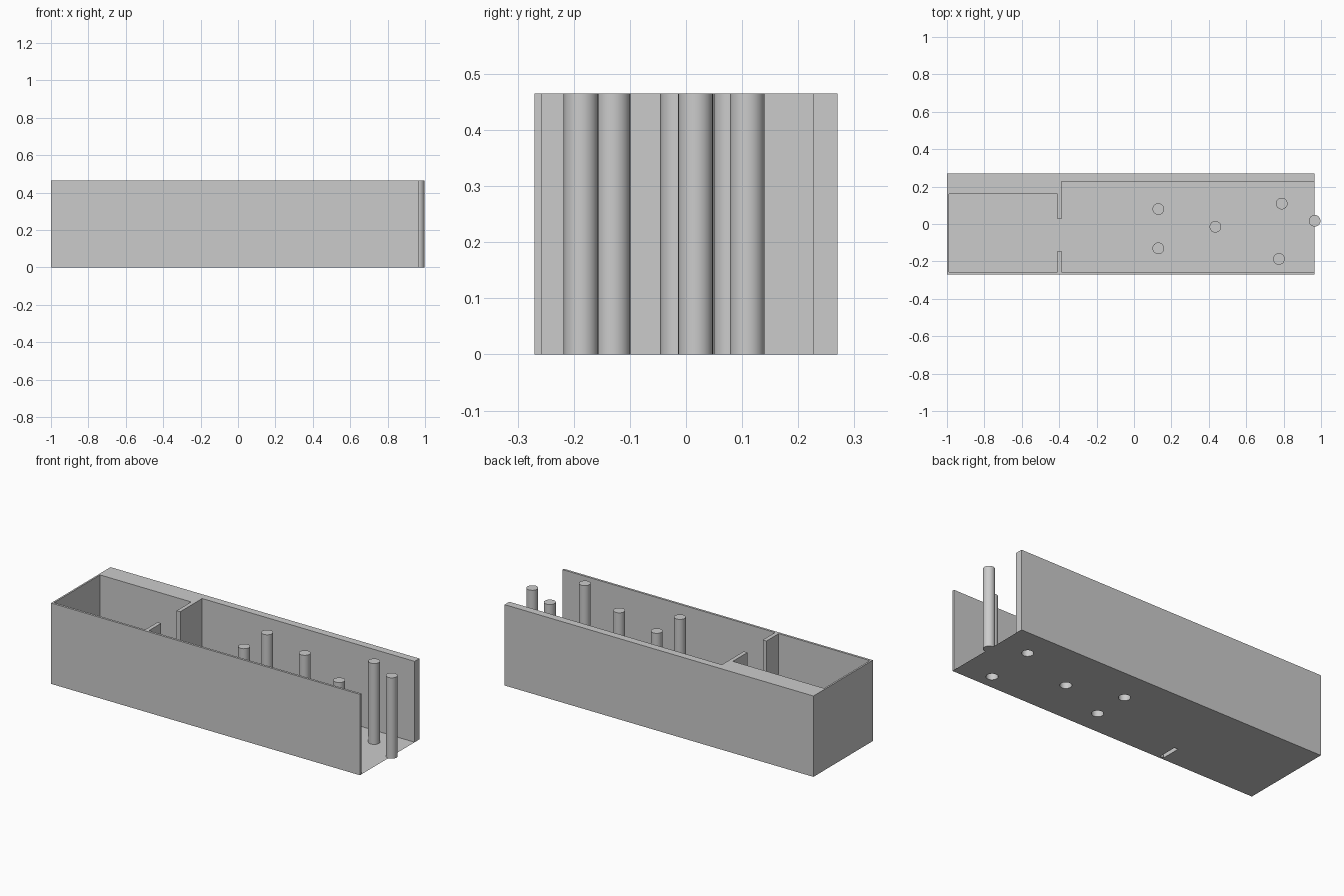
import bpy, bmesh, math

if "Cube" in bpy.data.objects:
    bpy.data.objects.remove(bpy.data.objects["Cube"])

H = 0.465      # wall and post height
R = 0.031      # post radius
SEG = 24

grey = bpy.data.materials.new("light grey")
grey.diffuse_color = (0.6, 0.6, 0.6, 1)
grey.use_nodes = True
grey.node_tree.nodes["Principled BSDF"].inputs["Base Color"].default_value = grey.diffuse_color


def finish(bm, name):
    mesh = bpy.data.meshes.new(name)
    bm.to_mesh(mesh)
    bm.free()
    mesh.materials.append(grey)
    ob = bpy.data.objects.new(name, mesh)
    bpy.context.collection.objects.link(ob)
    return ob


def circle(cx, cy):
    return [(cx + R * math.cos(2 * math.pi * i / SEG),
             cy + R * math.sin(2 * math.pi * i / SEG)) for i in range(SEG)]


def extrude_outline(pts, name, smooth=False):
    """Vertical sides plus a top cap; the floor closes the bottom."""
    bm = bmesh.new()
    lo = [bm.verts.new((x, y, 0)) for x, y in pts]
    hi = [bm.verts.new((x, y, H)) for x, y in pts]
    n = len(pts)
    for i in range(n):
        j = (i + 1) % n
        f = bm.faces.new((lo[i], lo[j], hi[j], hi[i]))
        f.smooth = smooth
    bm.faces.new(hi)
    if smooth:
        for e in bm.edges:
            if all(v.co.z > H / 2 for v in e.verts):
                e.smooth = False
    return finish(bm, name)


# Walls: open at +x, with two partition stubs leaving a doorway
XE, YO, YI = 0.965, 0.27, -0.257
P0, P1, DOOR = -0.41, -0.387, -0.145
walls = [(-1, -YO), (XE, -YO), (XE, YI), (P1, YI), (P1, DOOR), (P0, DOOR),
         (P0, YI), (-0.99, YI), (-0.99, 0.16), (P0, 0.16), (P0, 0.028),
         (P1, 0.028), (P1, 0.227), (XE, 0.227), (XE, YO), (-1, YO)]
extrude_outline(walls, "walls")

# Posts
posts = [(0.13, 0.08), (0.13, -0.13), (0.435, -0.015),
         (0.79, 0.109), (0.775, -0.187), (0.966, 0.017)]
for k, (x, y) in enumerate(posts):
    extrude_outline(circle(x, y), f"post_{k + 1}", smooth=True)

# Floor sheet, open below the inner posts and the front partition stub
bm = bmesh.new()
loops = [[(-1, -YO), (XE, -YO), (XE, YO), (-1, YO)],
         [(P0, YI), (P1, YI), (P1, DOOR), (P0, DOOR)]]
loops += [circle(x, y) for x, y in posts[:5]]
for pts in loops:
    vs = [bm.verts.new((x, y, 0)) for x, y in pts]
    for i in range(len(vs)):
        bm.edges.new((vs[i], vs[(i + 1) % len(vs)]))
bmesh.ops.triangle_fill(bm, use_beauty=True, use_dissolve=False,
                        edges=bm.edges[:], normal=(0, 0, 1))
finish(bm, "floor")

# Cap under the post that overhangs the open end
bm = bmesh.new()
half = [(x, y) for x, y in circle(*posts[5])]
bm.faces.new([bm.verts.new((x, y, 0.0005)) for x, y in reversed(half)])
finish(bm, "end_post_base")
